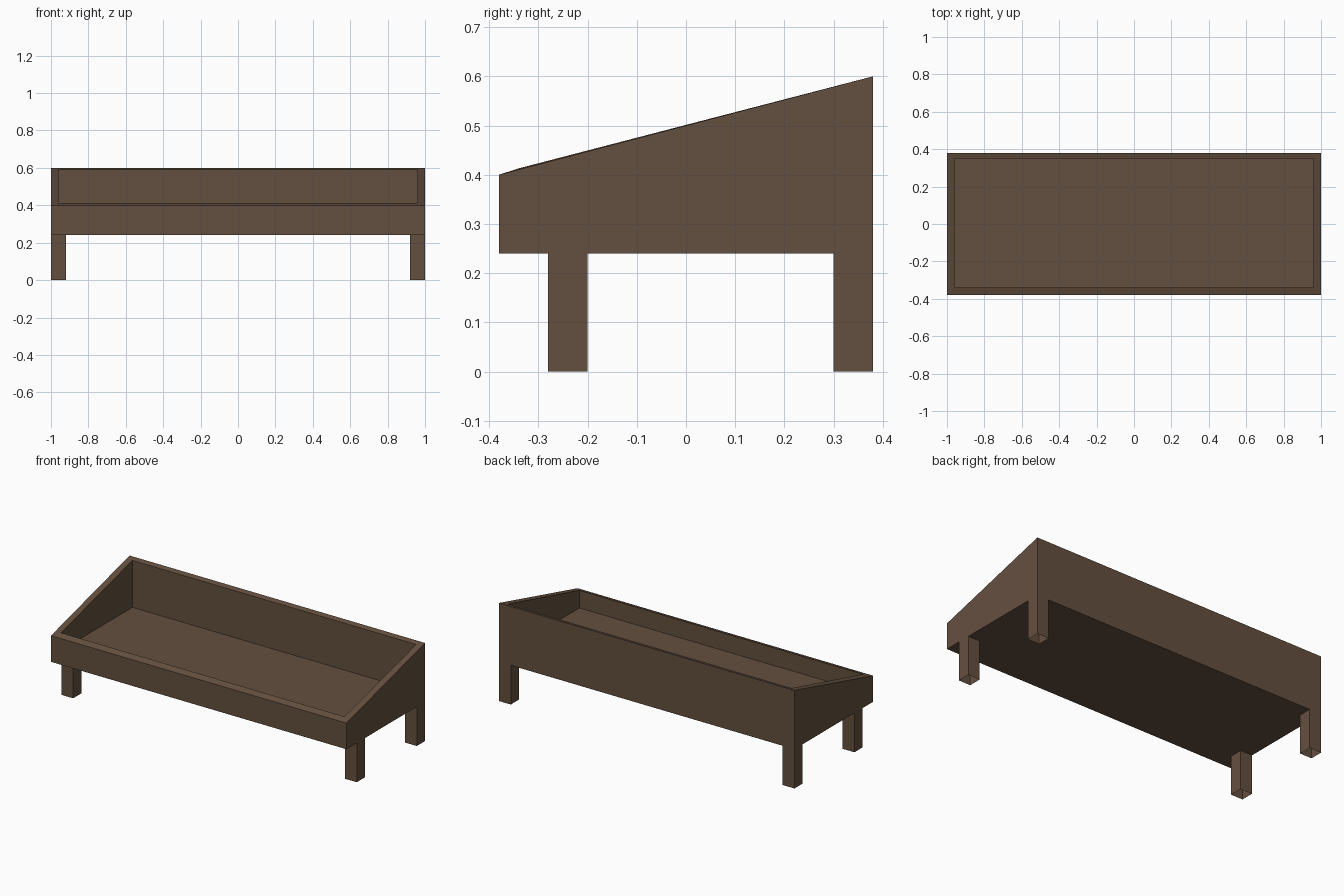
import bpy
import bmesh

old = bpy.data.objects.get("Cube")
if old:
    bpy.data.objects.remove(old, do_unlink=True)

# Single brown wood colour
wood = bpy.data.materials.new("brown wood")
wood.use_nodes = True
colour = (0.127, 0.080, 0.050, 1.0)
wood.diffuse_color = colour
wood.node_tree.nodes["Principled BSDF"].inputs["Base Color"].default_value = colour


def loft(name, rings, caps):
    """Join rectangles (x0, x1, y0, y1, z_front, z_back) in order; caps closes both ends."""
    bm = bmesh.new()
    loops = []
    for x0, x1, y0, y1, zf, zb in rings:
        corners = ((x0, y0, zf), (x1, y0, zf), (x1, y1, zb), (x0, y1, zb))
        loops.append([bm.verts.new(c) for c in corners])
    for a, b in zip(loops, loops[1:]):
        for i in range(4):
            j = (i + 1) % 4
            bm.faces.new((a[i], a[j], b[j], b[i]))
    if caps:
        bm.faces.new(loops[0][::-1])
        bm.faces.new(loops[-1])
    mesh = bpy.data.meshes.new(name)
    bm.to_mesh(mesh)
    bm.free()
    mesh.materials.append(wood)
    obj = bpy.data.objects.new(name, mesh)
    bpy.context.collection.objects.link(obj)
    return obj


BASE, FLOOR = 0.24, 0.305

# Tray: outer walls, sloping rim, inner walls and floor
loft("tray", [
    (-1, 1, -0.38, 0.38, BASE, BASE),
    (-1, 1, -0.38, 0.38, 0.40, 0.60),
    (-0.96, 0.96, -0.34, 0.35, 0.413, 0.592),
    (-0.96, 0.96, -0.34, 0.35, FLOOR, FLOOR),
], caps=True)

# Hollow square legs, open underneath
for side, x in (("right", -1), ("left", 0.92)):
    for end, y in (("front", -0.28), ("back", 0.30)):
        loft(f"{end}_{side}_leg",
             [(x, x + 0.08, y, y + 0.08, z, z) for z in (0, BASE)], caps=False)
